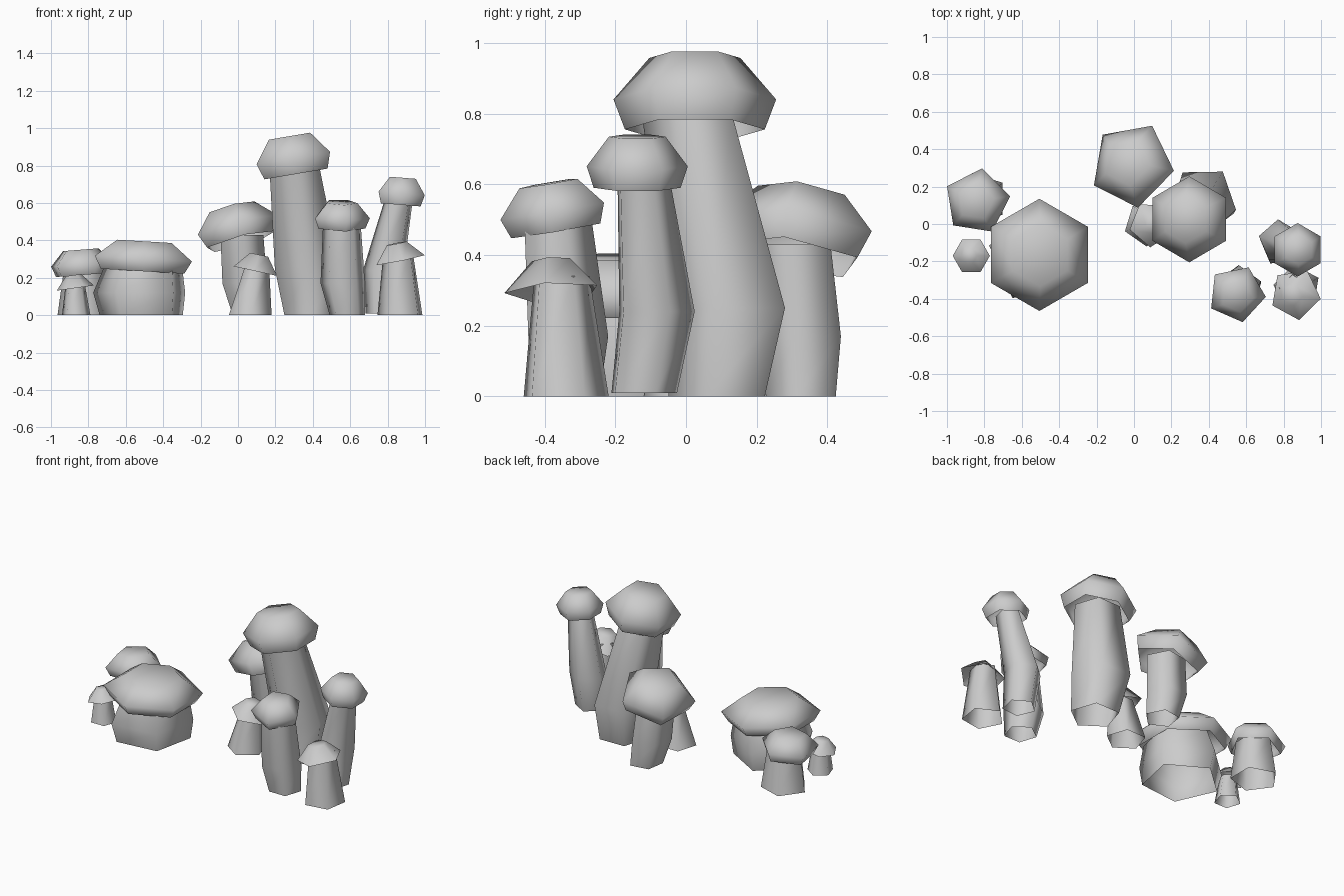
import bpy
import math
from mathutils import Vector

default_cube = bpy.data.objects.get("Cube")
if default_cube:
    bpy.data.objects.remove(default_cube, do_unlink=True)

# One plain grey for everything
grey = bpy.data.materials.new("plain_grey")
grey.use_nodes = True
colour = (0.6, 0.6, 0.6, 1)
grey.diffuse_color = colour
grey.node_tree.nodes["Principled BSDF"].inputs["Base Color"].default_value = colour

# Cap outlines as (share of radius, share of height), from rim to crown
ROUND = [(0.86, 0), (1, 0.42), (0.56, 1)]
CONE = [(1, 0), (0.41, 1)]


def ring(centre, radius, sides, turn, tilt=None):
    """Corner points of a regular polygon around a centre."""
    points = []
    for i in range(sides):
        angle = math.radians(turn) + math.tau * i / sides
        spoke = Vector((math.cos(angle), math.sin(angle), 0)) * radius
        points.append(Vector(centre) + (tilt @ spoke if tilt else spoke))
    return points


def loft(name, rings, crown):
    """Skin a stack of rings into a shell open below, with an optional crown."""
    n = len(rings[0])
    verts = [p for r in rings for p in r]
    faces = [tuple(range(len(verts) - n, len(verts)))] if crown else []
    for level in range(len(rings) - 1):
        low = level * n
        for i in range(n):
            j = (i + 1) % n
            faces.append((low + i, low + j, low + n + j, low + n + i))
    mesh = bpy.data.meshes.new(name)
    mesh.from_pydata(verts, [], faces)
    mesh.materials.append(grey)
    obj = bpy.data.objects.new(name, mesh)
    bpy.context.collection.objects.link(obj)
    bpy.ops.object.select_all(action='DESELECT')
    obj.select_set(True)
    bpy.context.view_layer.objects.active = obj
    bpy.ops.object.shade_smooth_by_angle(angle=math.radians(80))


def mushroom(name, stem, stem_turn, rim, radius, height, sides, cap_turn,
             slope=(0, 0), outline=ROUND):
    """Pentagonal bent stem (x, y, z, radius per ring) under a tilted hollow cap."""
    loft(name + "_stem", [ring(s[:3], s[3], 5, stem_turn) for s in stem], crown=False)
    axis = Vector((-slope[0], -slope[1], 1)).normalized()
    tilt = Vector((0, 0, 1)).rotation_difference(axis).to_matrix()
    rings = [ring(Vector(rim) + axis * height * up, radius * out, sides, cap_turn, tilt)
             for out, up in outline]
    loft(name + "_cap", rings, crown=True)


# Cluster on the model's right
mushroom("squat_mushroom",
         stem=[(-0.51, -0.17, 0, 0.235), (-0.52, -0.17, 0.12, 0.26), (-0.5, -0.17, 0.26, 0.22)],
         stem_turn=-48, rim=(-0.51, -0.165, 0.235), radius=0.3, height=0.16,
         sides=6, cap_turn=90, slope=(-0.06, 0))
mushroom("squat_back_mushroom",
         stem=[(-0.82, 0.135, 0, 0.145), (-0.82, 0.13, 0.25, 0.11)],
         stem_turn=36, rim=(-0.835, 0.12, 0.215), radius=0.18, height=0.135,
         sides=5, cap_turn=9, slope=(0.08, 0))
mushroom("tiny_mushroom",
         stem=[(-0.865, -0.17, 0, 0.08), (-0.87, -0.17, 0.16, 0.055)],
         stem_turn=18, rim=(-0.87, -0.17, 0.145), radius=0.1, height=0.07,
         sides=6, cap_turn=0, slope=(0.14, 0), outline=CONE)

# Middle cluster around the tallest stem
mushroom("leaning_back_mushroom",
         stem=[(0.065, 0.33, 0, 0.105), (0.03, 0.325, 0.17, 0.127), (0.015, 0.3, 0.43, 0.122)],
         stem_turn=63, rim=(0.01, 0.305, 0.395), radius=0.235, height=0.185,
         sides=5, cap_turn=63, slope=(0.27, -0.15))
mushroom("tallest_mushroom",
         stem=[(0.39, 0.1, 0, 0.15), (0.37, 0.13, 0.25, 0.183), (0.3, 0.015, 0.8, 0.14)],
         stem_turn=55, rim=(0.31, 0.025, 0.755), radius=0.23, height=0.205,
         sides=6, cap_turn=90, slope=(0.17, 0))
mushroom("small_middle_mushroom",
         stem=[(0.065, 0, 0, 0.12), (0.1, 0, 0.25, 0.07)],
         stem_turn=55, rim=(0.095, 0, 0.235), radius=0.125, height=0.09,
         sides=5, cap_turn=50, slope=(-0.22, 0), outline=CONE)

# Cluster on the model's left
mushroom("slender_mushroom",
         stem=[(0.78, -0.125, 0.01, 0.1), (0.78, -0.09, 0.24, 0.115), (0.86, -0.125, 0.61, 0.08)],
         stem_turn=23, rim=(0.87, -0.138, 0.59), radius=0.143, height=0.145,
         sides=6, cap_turn=90, slope=(-0.08, 0))
mushroom("front_mushroom",
         stem=[(0.585, -0.345, 0, 0.1), (0.56, -0.345, 0.17, 0.125), (0.555, -0.372, 0.5, 0.105)],
         stem_turn=90, rim=(0.547, -0.364, 0.47), radius=0.157, height=0.135,
         sides=5, cap_turn=66, slope=(-0.03, 0.17))
mushroom("front_cone_mushroom",
         stem=[(0.872, -0.345, 0, 0.128), (0.86, -0.355, 0.34, 0.083)],
         stem_turn=27, rim=(0.863, -0.375, 0.295), radius=0.14, height=0.09,
         sides=5, cap_turn=62, slope=(0.2, 0.05), outline=CONE)
